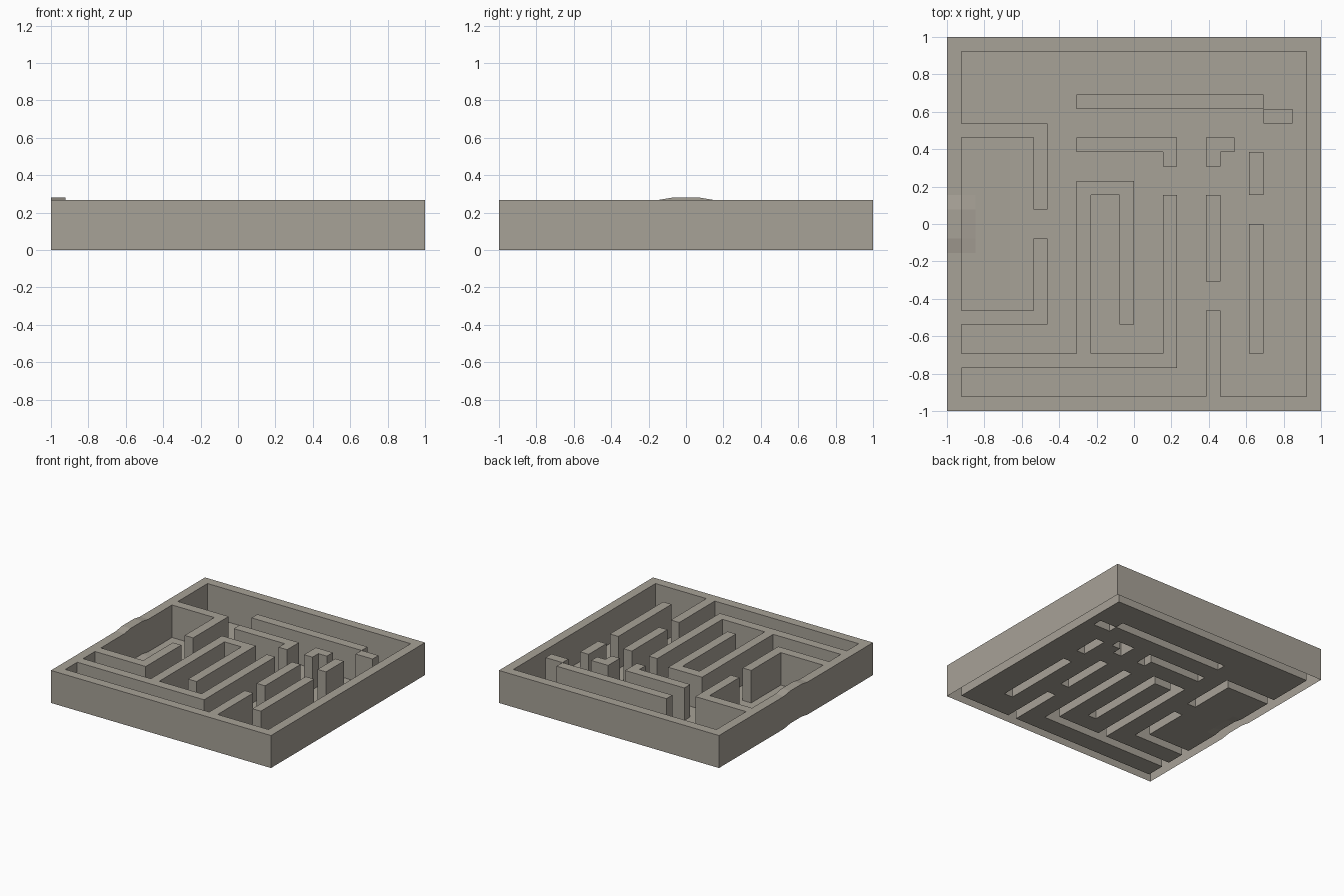
import bpy, bmesh

if "Cube" in bpy.data.objects:
    bpy.data.objects.remove(bpy.data.objects["Cube"])

N = 26                 # cells per side
U = 2.0 / N            # cell size
H = 0.267              # wall height
LIFT = 0.013           # slight hump at the left edge

stone = bpy.data.materials.new("warm_grey_stone")
stone.diffuse_color = (0.39, 0.36, 0.31, 1)
stone.use_nodes = True
stone.node_tree.nodes["Principled BSDF"].inputs["Base Color"].default_value = stone.diffuse_color

# Wall rectangles in cell units: x0, y0, x1, y1
walls = [
    (0, 0, 26, 1), (0, 25, 26, 26), (0, 0, 1, 26), (25, 0, 26, 26),   # outer frame
    (0, 19, 7, 20), (6, 14, 7, 20),                                   # left room, upper
    (0, 6, 7, 7), (6, 6, 7, 12),                                      # left room, lower
    (0, 3, 16, 4), (9, 4, 10, 16), (9, 15, 13, 16),                   # central spiral
    (12, 6, 13, 16), (15, 3, 16, 15),
    (18, 0, 19, 7), (18, 9, 19, 15),                                  # right dividers
    (21, 4, 22, 13), (21, 15, 22, 18),
    (18, 18, 20, 19), (18, 17, 19, 18),                               # small hook
    (9, 18, 16, 19), (15, 17, 16, 18),                                # long hook
    (9, 21, 22, 22), (22, 20, 24, 21),                                # upper bar
]
solid = {(i, j) for a, b, c, d in walls for i in range(a, c) for j in range(b, d)}

bm = bmesh.new()
cache = {}


def vert(i, j, top):
    """Shared grid vertex on the floor or on the wall top."""
    key = (i, j, top)
    if key not in cache:
        z = (H if top else 0) + (LIFT if i <= 1 and 12 <= j <= 14 else 0)
        cache[key] = bm.verts.new((-1 + i * U, -1 + j * U, z))
    return cache[key]


for i in range(N):
    for j in range(N):
        top = (i, j) in solid
        # floor or wall top
        ring = [(i, j), (i + 1, j), (i + 1, j + 1), (i, j + 1)]
        bm.faces.new([vert(x, y, top) for x, y in ring])
        if not top:
            continue
        # wall sides wherever the neighbour is open (walls are hollow below)
        for k, (dx, dy) in enumerate([(0, -1), (1, 0), (0, 1), (-1, 0)]):
            if (i + dx, j + dy) not in solid:
                p, q = ring[k], ring[(k + 1) % 4]
                bm.faces.new([vert(*p, False), vert(*q, False),
                              vert(*q, True), vert(*p, True)])

mesh = bpy.data.meshes.new("maze")
bm.to_mesh(mesh)
bm.free()
mesh.materials.append(stone)
maze = bpy.data.objects.new("maze", mesh)
bpy.context.collection.objects.link(maze)
